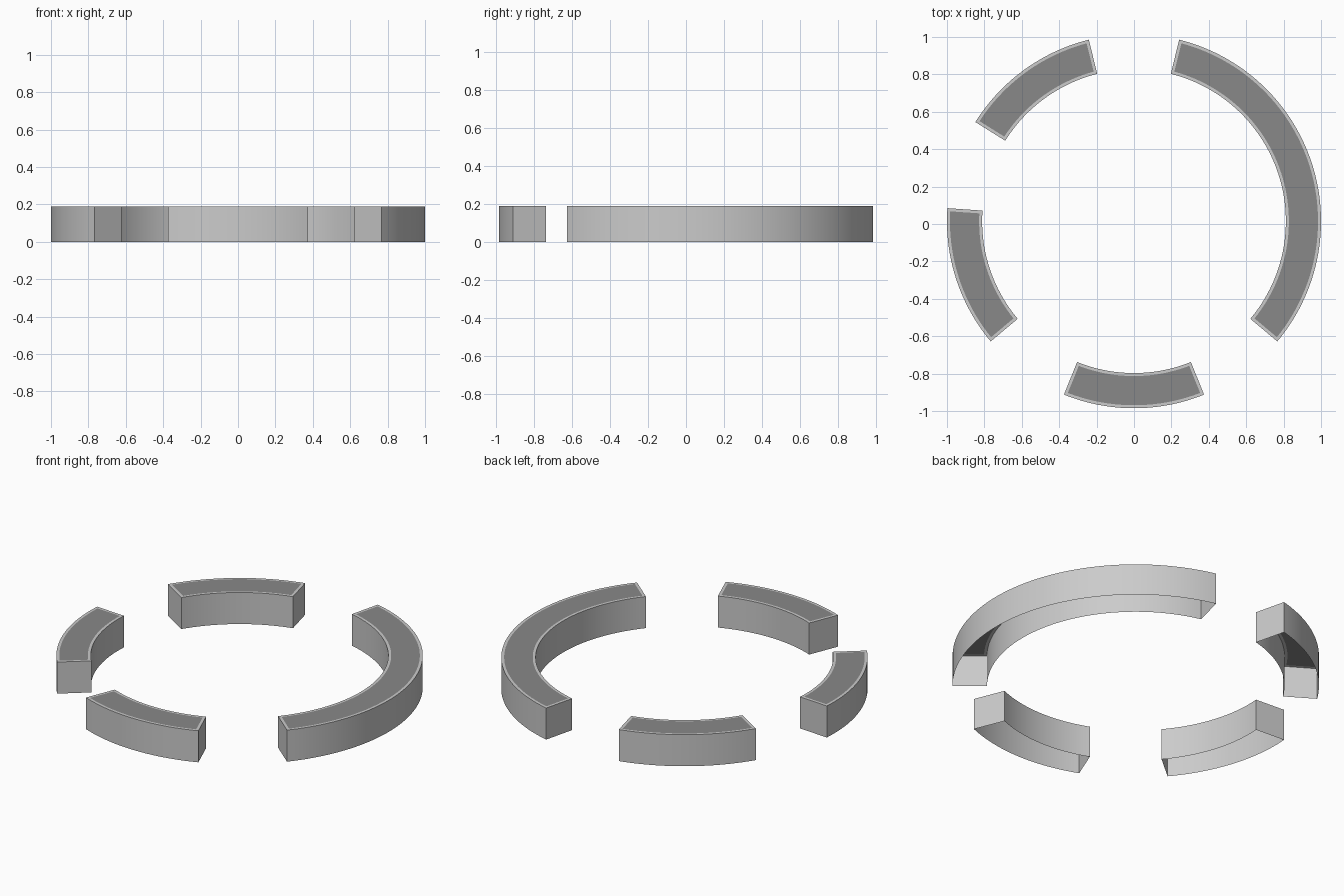
import bpy, bmesh
from math import radians, asin, cos, sin

if "Cube" in bpy.data.objects:
    bpy.data.objects.remove(bpy.data.objects["Cube"])

R_OUT, R_IN, HEIGHT, RIM = 1.0, 0.812, 0.19, 0.016
CENTRE_Y = 0.015

# dark top panel colour
dark = bpy.data.materials.new("dark_panel")
dark.diffuse_color = (0.25, 0.25, 0.25, 1)
dark.use_nodes = True
dark.node_tree.nodes["Principled BSDF"].inputs["Base Color"].default_value = dark.diffuse_color


def arc(bm, r, a0, a1, n, z, inset=0.0):
    """Row of points along an arc, ends pulled in parallel to the end walls."""
    d = asin(inset / r)
    a0, a1 = a0 + d, a1 - d
    angles = [a0 + (a1 - a0) * i / n for i in range(n + 1)]
    return [bm.verts.new((r * cos(a), r * sin(a) + CENTRE_Y, z)) for a in angles]


def strip(bm, low, high):
    for i in range(len(low) - 1):
        bm.faces.new((low[i], low[i + 1], high[i + 1], high[i]))


def finish(bm, name, mat=None):
    mesh = bpy.data.meshes.new(name)
    bm.to_mesh(mesh)
    bm.free()
    ob = bpy.data.objects.new(name, mesh)
    bpy.context.collection.objects.link(ob)
    if mat:
        mesh.materials.append(mat)
    bpy.ops.object.select_all(action='DESELECT')
    ob.select_set(True)
    bpy.context.view_layer.objects.active = ob
    bpy.ops.object.shade_smooth_by_angle(angle=radians(30))


def segment(name, start, end):
    n = round((end - start) / 2)
    a0, a1 = radians(start), radians(end)

    # walls and rim, open underneath
    bm = bmesh.new()
    out_low, out_top = (arc(bm, R_OUT, a0, a1, n, z) for z in (0, HEIGHT))
    in_low, in_top = (arc(bm, R_IN, a0, a1, n, z) for z in (0, HEIGHT))
    lid_out = arc(bm, R_OUT - RIM, a0, a1, n, HEIGHT, RIM)
    lid_in = arc(bm, R_IN + RIM, a0, a1, n, HEIGHT, RIM)
    strip(bm, out_low, out_top)
    strip(bm, in_top, in_low)
    strip(bm, out_top, lid_out)
    strip(bm, lid_in, in_top)
    bm.faces.new((in_low[0], out_low[0], out_top[0], in_top[0]))
    bm.faces.new((out_low[-1], in_low[-1], in_top[-1], out_top[-1]))
    bm.faces.new((in_top[0], out_top[0], lid_out[0], lid_in[0]))
    bm.faces.new((out_top[-1], in_top[-1], lid_in[-1], lid_out[-1]))
    finish(bm, name + "_walls")

    # dark panel filling the top inside the rim
    bm = bmesh.new()
    outer = arc(bm, R_OUT - RIM, a0, a1, n, HEIGHT, RIM)
    inner = arc(bm, R_IN + RIM, a0, a1, n, HEIGHT, RIM)
    strip(bm, outer, inner)
    finish(bm, name + "_top_panel", dark)


# one long segment on the right, three short ones 72 degrees apart
segment("long_segment", -40, 76)
for i, name in enumerate(("back_left_segment", "left_segment", "front_segment")):
    segment(name, 104 + 72 * i, 148 + 72 * i)
